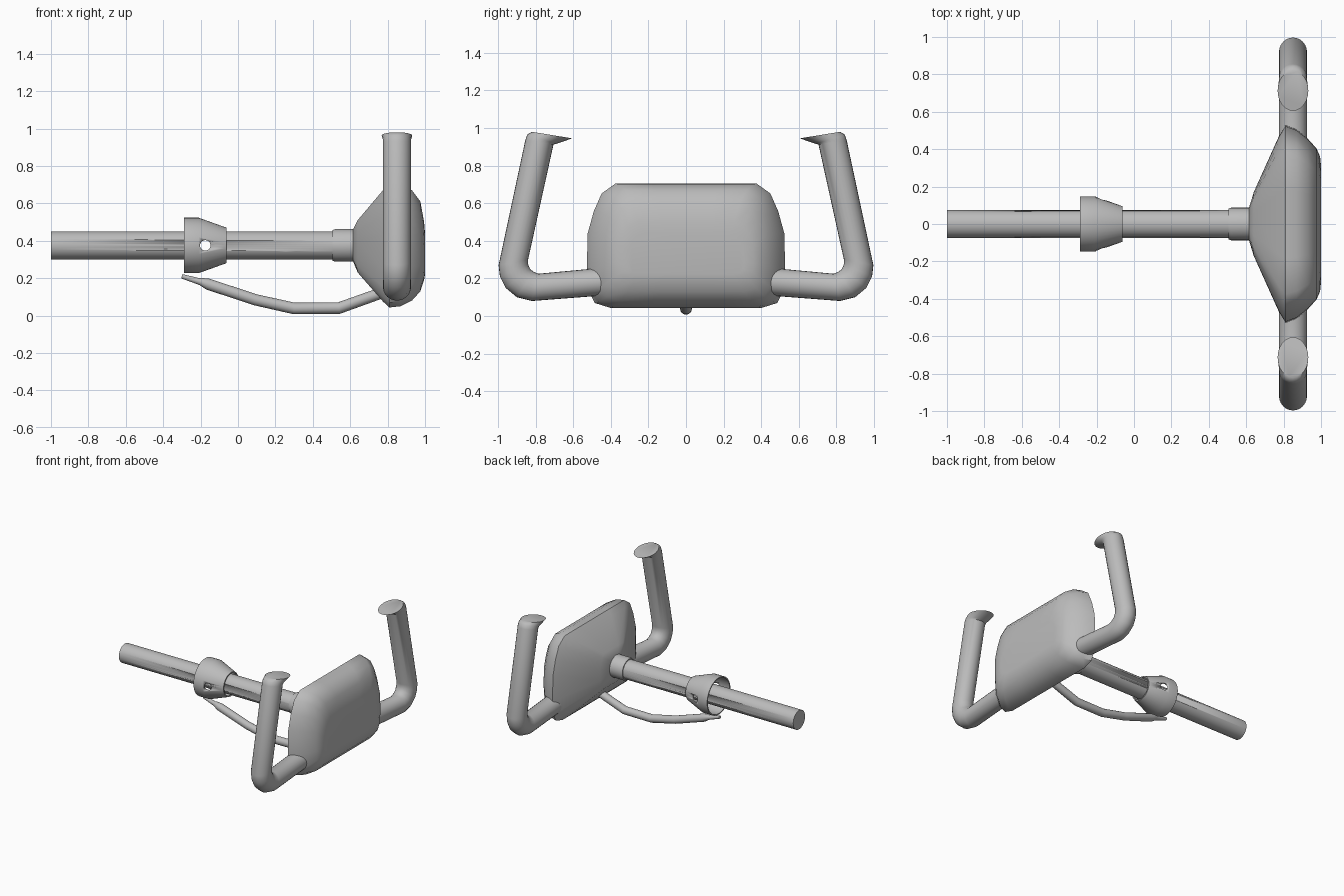
import bpy, bmesh, math
from mathutils import Vector

if "Cube" in bpy.data.objects:
    bpy.data.objects.remove(bpy.data.objects["Cube"])

grey = bpy.data.materials.new("mid grey")
grey.diffuse_color = (0.5, 0.5, 0.5, 1)
grey.use_nodes = True
grey.node_tree.nodes["Principled BSDF"].inputs["Base Color"].default_value = grey.diffuse_color
ZC = 0.375  # height of the shaft axis


def finish(bm, name, angle=35):
    bmesh.ops.recalc_face_normals(bm, faces=bm.faces)
    me = bpy.data.meshes.new(name)
    bm.to_mesh(me)
    bm.free()
    me.materials.append(grey)
    ob = bpy.data.objects.new(name, me)
    bpy.context.collection.objects.link(ob)
    bpy.ops.object.select_all(action='DESELECT')
    ob.select_set(True)
    bpy.context.view_layer.objects.active = ob
    bpy.ops.object.shade_smooth_by_angle(angle=math.radians(angle))
    return ob


def loft(name, rings, closed=False, angle=35):
    """Skin equal-length rings of points; cap the ends or close the loop."""
    bm = bmesh.new()
    vs = [[bm.verts.new(p) for p in r] for r in rings]
    n = len(vs[0])
    pairs = list(zip(vs, vs[1:])) + ([(vs[-1], vs[0])] if closed else [])
    for a, b in pairs:
        for i in range(n):
            j = (i + 1) % n
            bm.faces.new((a[i], a[j], b[j], b[i]))
    if not closed:
        bm.faces.new(vs[0])
        bm.faces.new(vs[-1])
    return finish(bm, name, angle)


def circle(x, r, n=40):
    return [(x, r * math.cos(2 * math.pi * i / n), ZC + r * math.sin(2 * math.pi * i / n))
            for i in range(n)]


def oval(centre, a, b, n=24):
    return [centre + a * math.cos(2 * math.pi * i / n) + b * math.sin(2 * math.pi * i / n)
            for i in range(n)]


# shaft, socket ring and hollow sliding collar, all turned about the x axis
shaft = loft("shaft", [circle(x, 0.075) for x in (-1, 0.64)])
loft("socket_ring", [circle(x, r) for x, r in
                     ((0.505, 0.076), (0.505, 0.082), (0.52, 0.087), (0.64, 0.087))])
collar = loft("collar", [circle(x, r) for x, r in
                         ((-0.29, 0.148), (-0.21, 0.148), (-0.062, 0.095),
                          (-0.062, 0.086), (-0.21, 0.137), (-0.29, 0.139))], closed=True, angle=25)

# cross hole drilled through collar and shaft
cutter = loft("hole_cutter", [oval(Vector((-0.175, y, ZC)), Vector((0.028, 0, 0)),
                                   Vector((0, 0, 0.028))) for y in (-0.4, 0.4)])
cutter.hide_render = True
for ob in (shaft, collar):
    m = ob.modifiers.new("hole", 'BOOLEAN')
    m.operation = 'DIFFERENCE'
    m.object = cutter
    m.solver = 'EXACT'
    bpy.context.view_layer.objects.active = ob
    bpy.ops.object.modifier_apply(modifier=m.name)
bpy.data.objects.remove(cutter)

# body: one rounded outline scaled through sections along x
half = [(0.35, -1), (0.76, -1), (0.92, -0.92), (0.98, -0.73), (1, -0.4),
        (0.99, 0.2), (0.93, 0.55), (0.85, 0.84), (0.71, 1), (0.35, 1)]
outline = half + [(-u, v) for u, v in reversed(half)]


def section(x, w, lo, hi):
    c, h = (lo + hi) / 2, (hi - lo) / 2
    return [(x, u * w, c + v * h) for u, v in outline]


root = []
for u, v in outline:
    t = math.atan2(v, u)
    root.append((0.615, 0.09 * math.cos(t), ZC + 0.09 * math.sin(t)))
loft("body", [root] + [section(*s) for s in (
    (0.64, 0.17, 0.23, 0.51), (0.775, 0.47, 0.075, 0.67), (0.81, 0.528, 0.043, 0.705),
    (0.87, 0.505, 0.05, 0.70), (0.93, 0.455, 0.08, 0.67),
    (0.975, 0.405, 0.13, 0.61), (0.995, 0.36, 0.19, 0.50), (1.0, 0.31, 0.22, 0.44))], angle=40)

# grips: each ring is given by its inner and outer point in the y-z plane
grip = [((0.43, 0.258), (0.43, 0.11)), ((0.785, 0.225), (0.82, 0.08)),
        ((0.81, 0.235), (0.90, 0.10)), ((0.83, 0.25), (0.96, 0.15)),
        ((0.84, 0.275), (0.99, 0.21)), ((0.84, 0.30), (0.997, 0.27)),
        ((0.705, 0.912), (0.855, 0.935)), ((0.69, 0.916), (0.845, 0.965)),
        ((0.605, 0.945), (0.82, 0.98))]
for side, name in ((1, "left_grip"), (-1, "right_grip")):
    rings = []
    for k, (i, o) in enumerate(grip):
        p, q = Vector((0.85, side * i[0], i[1])), Vector((0.85, side * o[0], o[1]))
        rx = 0.082 if k == len(grip) - 1 else 0.075
        rings.append(oval((p + q) / 2, (q - p) / 2, Vector((rx, 0, 0))))
    loft(name, rings, angle=45)

# hanging cable with a thin tapered tip: x, z, radius
cable = [(-0.30, 0.21, 0.012), (-0.21, 0.183, 0.017), (-0.20, 0.182, 0.02), (-0.16, 0.168, 0.03),
         (0.09, 0.085, 0.03), (0.30, 0.038, 0.031), (0.54, 0.04, 0.031),
         (0.75, 0.115, 0.03), (0.84, 0.15, 0.03)]
rings = []
for k, (x, z, r) in enumerate(cable):
    a, b = cable[max(k - 1, 0)], cable[min(k + 1, len(cable) - 1)]
    d = Vector((b[0] - a[0], 0, b[1] - a[1])).normalized()
    rings.append(oval(Vector((x, 0, z)), Vector((0, r, 0)), Vector((-d.z, 0, d.x)) * r, 16))
loft("cable", rings)
